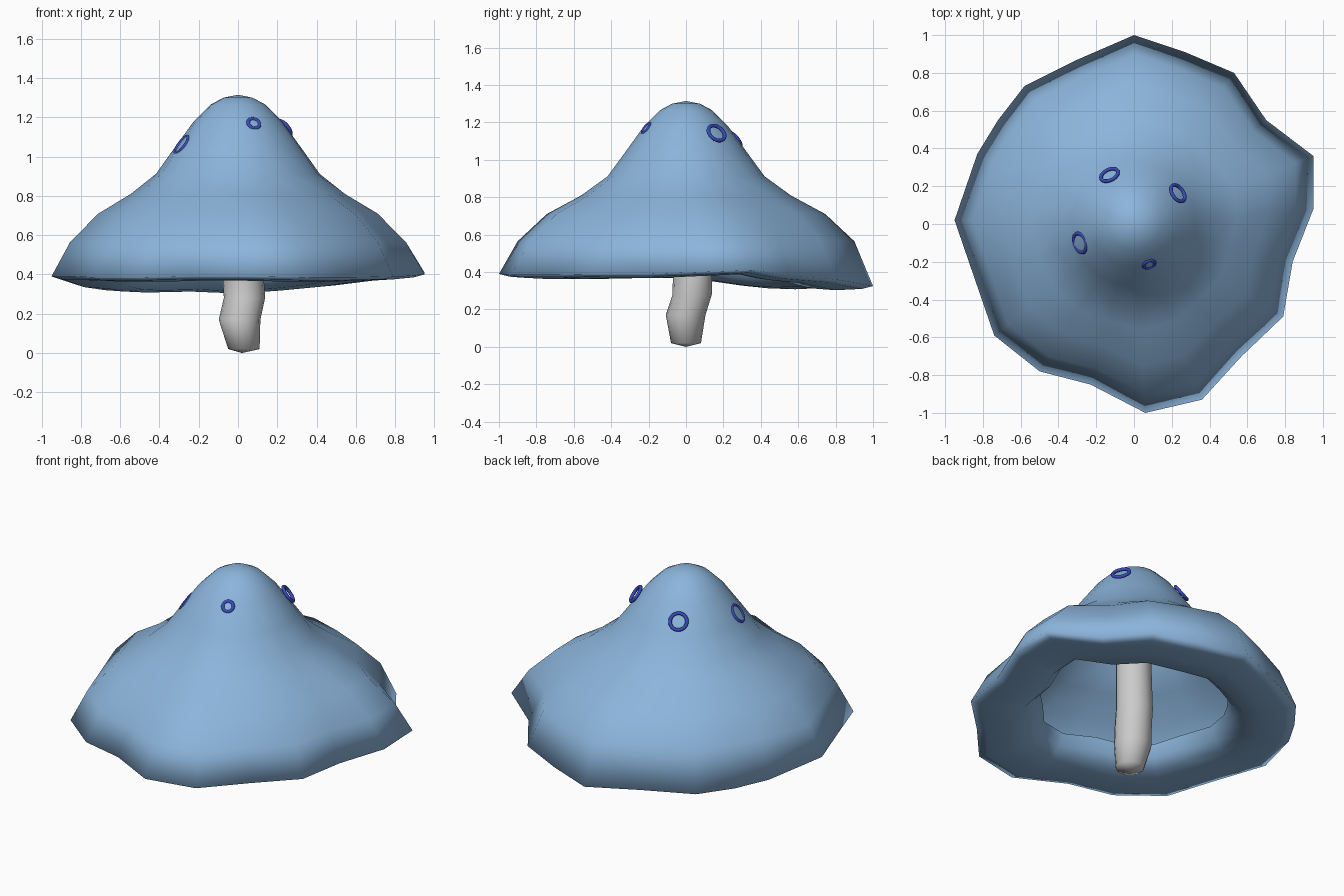
import bpy, bmesh, math
from mathutils import Vector

if "Cube" in bpy.data.objects:
    bpy.data.objects.remove(bpy.data.objects["Cube"])


def material(name, rgb):
    m = bpy.data.materials.new(name)
    m.diffuse_color = (*rgb, 1)
    m.use_nodes = True
    m.node_tree.nodes["Principled BSDF"].inputs["Base Color"].default_value = m.diffuse_color
    return m


def loft(name, rings, cap_start=None, cap_end=None, mat=None):
    """Skin a list of equally long vertex rings, with optional tip points."""
    bm = bmesh.new()
    loops = [[bm.verts.new(p) for p in ring] for ring in rings]
    n = len(loops[0])
    for a, b in zip(loops, loops[1:]):
        for i in range(n):
            j = (i + 1) % n
            bm.faces.new((a[i], a[j], b[j], b[i]))
    for tip, loop in ((cap_start, loops[0]), (cap_end, loops[-1])):
        if tip:
            t = bm.verts.new(tip)
            for i in range(n):
                bm.faces.new((t, loop[i], loop[(i + 1) % n]))
    bmesh.ops.recalc_face_normals(bm, faces=bm.faces)
    me = bpy.data.meshes.new(name)
    bm.to_mesh(me)
    bm.free()
    for p in me.polygons:
        p.use_smooth = True
    ob = bpy.data.objects.new(name, me)
    bpy.context.collection.objects.link(ob)
    if mat:
        me.materials.append(mat)
    return ob


blue = material("cap_blue", (0.26, 0.46, 0.71))
dark_blue = material("ring_blue", (0.04, 0.07, 0.5))

# Wavy rim of the cap, counter-clockwise (x, y, z)
rim = [(.95, .08, .40), (.95, .36, .41), (.70, .55, .38), (.53, .80, .36),
       (.27, .91, .34), (0, 1, .325), (-.30, .87, .335), (-.58, .73, .33),
       (-.72, .55, .335), (-.83, .37, .35), (-.95, .02, .39), (-.84, -.30, .39),
       (-.74, -.59, .385), (-.50, -.78, .385), (-.23, -.85, .39), (.06, -1, .39),
       (.36, -.93, .385), (.57, -.70, .385), (.79, -.49, .39), (.84, -.20, .39)]

# Cap profile: radius, height, how far it follows the wavy rim
upper = [(.075, 1.30, 0), (.14, 1.265, 0), (.225, 1.18, 0), (.33, 1.035, 0),
         (.42, .912, .1), (.56, .81, .5), (.745, .71, .9), (.90, .565, 1)]
# Rim and rolled-under lip: radius, height above the rim
lower = [(1, 0), (.94, -.015), (.80, -.022), (.67, -.012), (.61, .04), (.58, .11)]

rings = []
for r, z, w in upper:
    ring = []
    for x, y, _ in rim:
        R = math.hypot(x, y)
        s = r * (1 - w + w * R) / R
        ring.append((x * s, y * s, z))
    rings.append(ring)
for f, dz in lower:
    rings.append([(x * f, y * f, z + dz) for x, y, z in rim])
loft("cap", rings, cap_start=(0, 0, 1.315), mat=blue)

# Crooked stem: centre x, y, height, radius
stem = [(.03, 0, .02, .08), (.008, -.002, .17, .106), (.033, .033, .28, .105),
        (.027, .035, .38, .105), (.02, .02, .72, .10), (0, 0, 1.15, .09)]
loft("stem",
     [[(x + r * math.cos(a), y + r * math.sin(a), z)
       for a in (2 * math.pi * k / 16 for k in range(16))] for x, y, z, r in stem],
     cap_start=(.02, 0, 0), cap_end=(0, 0, 1.17))

# Four small rings lying on the crown
spots = [(-.13, .26, 1.105, .048), (.232, .163, 1.143, .049),
         (-.285, -.10, 1.06, .052), (.08, -.212, 1.167, .03)]
for i, (x, y, z, r) in enumerate(spots, 1):
    d = Vector((x, y, 0)).normalized()
    normal = Vector((d.x * .81, d.y * .81, .58))
    bpy.ops.mesh.primitive_torus_add(
        location=(x, y, z), rotation=normal.to_track_quat('Z', 'Y').to_euler(),
        major_radius=r, minor_radius=.010, major_segments=32, minor_segments=10)
    ob = bpy.context.object
    ob.name = f"cap_ring_{i}"
    ob.data.materials.append(dark_blue)
    bpy.ops.object.shade_smooth()
